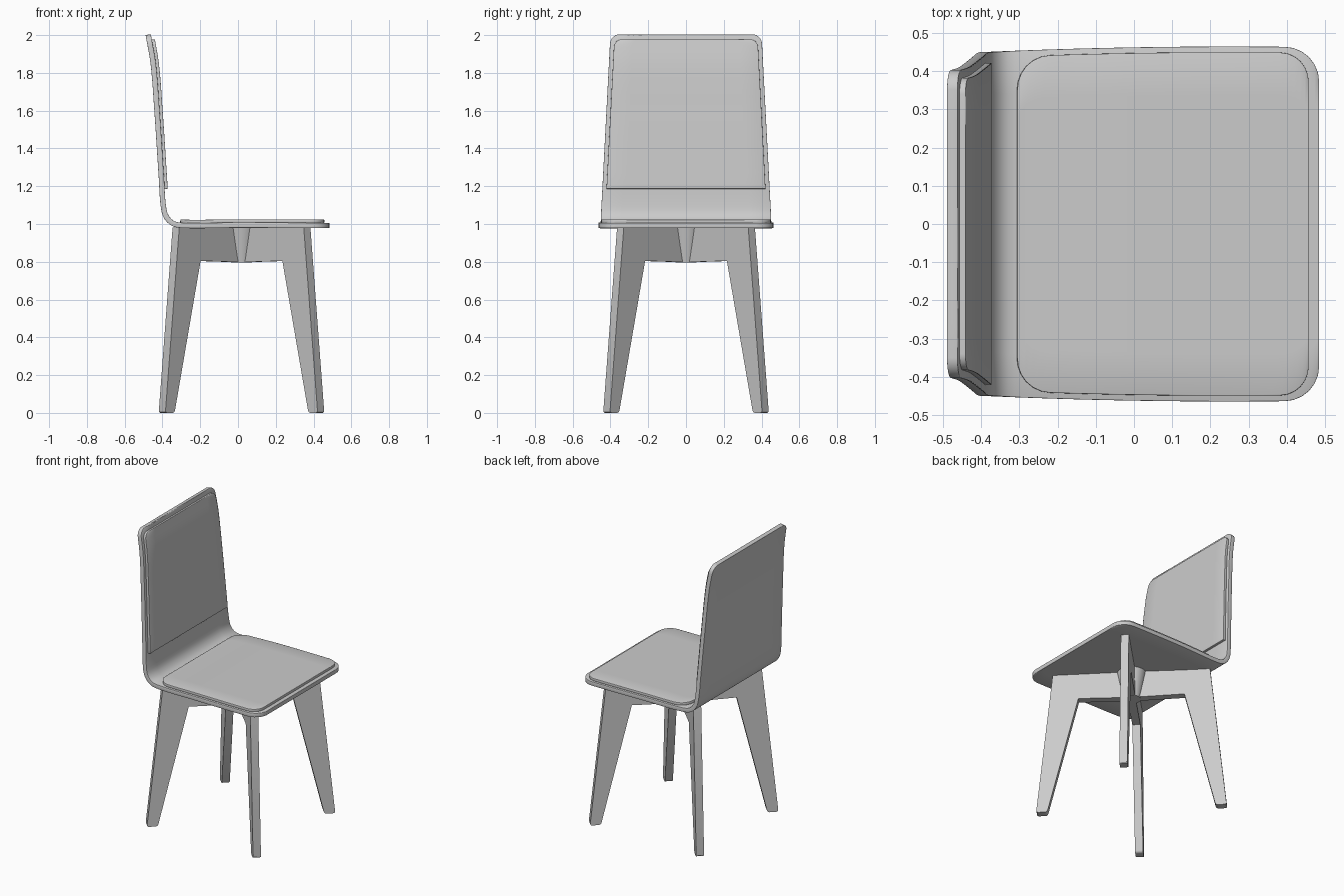
import bpy, bmesh, math
from mathutils import Vector

if "Cube" in bpy.data.objects:
    bpy.data.objects.remove(bpy.data.objects["Cube"], do_unlink=True)

grey = bpy.data.materials.new("plain grey")
grey.use_nodes = True
colour = (0.6, 0.6, 0.6, 1)
grey.diffuse_color = colour
grey.node_tree.nodes["Principled BSDF"].inputs["Base Color"].default_value = colour


def finish(bm, name, angle=35):
    """Turn a bmesh into a shaded, coloured object."""
    mesh = bpy.data.meshes.new(name)
    bm.to_mesh(mesh)
    bm.free()
    mesh.materials.append(grey)
    obj = bpy.data.objects.new(name, mesh)
    bpy.context.collection.objects.link(obj)
    bpy.ops.object.select_all(action='DESELECT')
    obj.select_set(True)
    bpy.context.view_layer.objects.active = obj
    bpy.ops.object.shade_smooth_by_angle(angle=math.radians(angle))
    return obj


# Side profile of the bent shell's outer face, from back top to seat front
KEYS = [Vector(p) for p in (
    (-.489, 2), (-.462, 1.84), (-.443, 1.6), (-.42, 1.25), (-.41, 1.1),
    (-.394, 1.035), (-.35, .99), (-.28, .978), (0, .98), (.484, .978))]


def smooth_path(keys, steps=16):
    """Hermite curve through the keys with chord-length tangents."""
    last = len(keys) - 1
    tangents = [(keys[min(i + 1, last)] - keys[max(i - 1, 0)]).normalized()
                for i in range(len(keys))]
    pts = []
    for i in range(last):
        a, b = keys[i], keys[i + 1]
        d = (b - a).length
        for k in range(steps):
            t = k / steps
            h = t * t * (3 - 2 * t)
            pts.append(a * (1 - h) + b * h + tangents[i] * d * t * (1 - t) ** 2
                       - tangents[i + 1] * d * t * t * (1 - t))
    return pts + [keys[-1]]


PATH = smooth_path(KEYS)
DIST = [0]
for p, q in zip(PATH, PATH[1:]):
    DIST.append(DIST[-1] + (q - p).length)


def at(s):
    """Point on the path at distance s."""
    s = min(max(s, 0), DIST[-1])
    i = next(k for k in range(1, len(DIST)) if DIST[k] >= s)
    return PATH[i - 1].lerp(PATH[i], (s - DIST[i - 1]) / (DIST[i] - DIST[i - 1]))


def dist_at_height(z):
    return next(d for d, p in zip(DIST, PATH) if p.y <= z)


def dist_at_depth(x):
    s = dist_at_height(1.0)
    while at(s).x < x:
        s += 0.002
    return s


def half_width(p):
    """Half the shell's width: tapering up the back, swelling along the seat."""
    if p.y > 1.05:
        return .45 - .05 * (p.y - 1.05) / .95
    return .464 - .035 * (p.x - .25) ** 2


def sheet(name, start, end, r_start, r_end, inset, offset, thick, bevel):
    """Sheet following the path, with rounded outline corners."""
    rows = []
    arc = [math.radians(a) for a in range(0, 91, 15)]
    if r_start:
        rows += [(start + r_start * (1 - math.cos(a)), r_start * (1 - math.sin(a))) for a in arc]
    else:
        rows.append((start, 0))
    s0, s1 = start + r_start, end - r_end
    n = max(2, int((s1 - s0) / .022))
    rows += [(s0 + (s1 - s0) * k / n, 0) for k in range(1, n)]
    if r_end:
        rows += [(end - r_end * (1 - math.cos(a)), r_end * (1 - math.sin(a)))
                 for a in reversed(arc)]
    else:
        rows.append((end, 0))
    bm = bmesh.new()
    grid = []
    across = 8
    for s, cut in rows:
        p = at(s)
        t = (at(s + .01) - at(s - .01)).normalized()
        w = half_width(p) - inset - cut
        x, z = p.x - t.y * offset, p.y + t.x * offset
        grid.append([bm.verts.new((x, w * (2 * j / across - 1), z)) for j in range(across + 1)])
    for a, b in zip(grid, grid[1:]):
        for j in range(across):
            bm.faces.new((a[j], b[j], b[j + 1], a[j + 1]))
    obj = finish(bm, name)
    solid = obj.modifiers.new("thickness", 'SOLIDIFY')
    solid.thickness = thick
    solid.offset = 1
    soft = obj.modifiers.new("soft edge", 'BEVEL')
    soft.width = bevel
    soft.segments = 2
    soft.limit_method = 'ANGLE'
    soft.angle_limit = math.radians(50)
    return obj


# Bent shell and the two thin pads on it
sheet("seat_shell", 0, DIST[-1], .05, .09, 0, 0, .028, .004)
sheet("back_pad", dist_at_height(1.98), dist_at_height(1.19), .04, 0, .022, .027, .017, .006)
sheet("seat_pad", dist_at_depth(-.31), dist_at_depth(.455), .09, .075, .015, .027, .018, .006)


def leg_frame(name, turn):
    """Plank cut into two splayed legs joined by a rail."""
    half = [(0, .797), (.331, .805), (.526, 0), (.595, 0), (.491, .981)]
    outline = half + [(-x, z) for x, z in reversed(half[1:])]
    bm = bmesh.new()
    face = bm.faces.new([bm.verts.new((x, -.025, z)) for x, z in outline])
    side = bmesh.ops.extrude_face_region(bm, geom=[face])["geom"]
    bmesh.ops.translate(bm, vec=(0, .05, 0),
                        verts=[v for v in side if isinstance(v, bmesh.types.BMVert)])
    bmesh.ops.recalc_face_normals(bm, faces=bm.faces)
    # Rounded feet
    feet = [e for e in bm.edges if all(v.co.z < .001 for v in e.verts)
            and abs(e.verts[0].co.y - e.verts[1].co.y) > .01]
    bmesh.ops.bevel(bm, geom=feet, offset=.014, segments=3, profile=.5, affect='EDGES')
    obj = finish(bm, name, 30)
    obj.location.x = .0185
    obj.rotation_euler.z = math.radians(turn)


leg_frame("leg_frame_a", 45)
leg_frame("leg_frame_b", -45)

# Tapered hub where the frames cross
bm = bmesh.new()
bmesh.ops.create_cone(bm, cap_ends=True, segments=32, radius1=.056, radius2=.092, depth=.183)
hub = finish(bm, "centre_hub")
hub.location = (.0185, 0, .8885)
